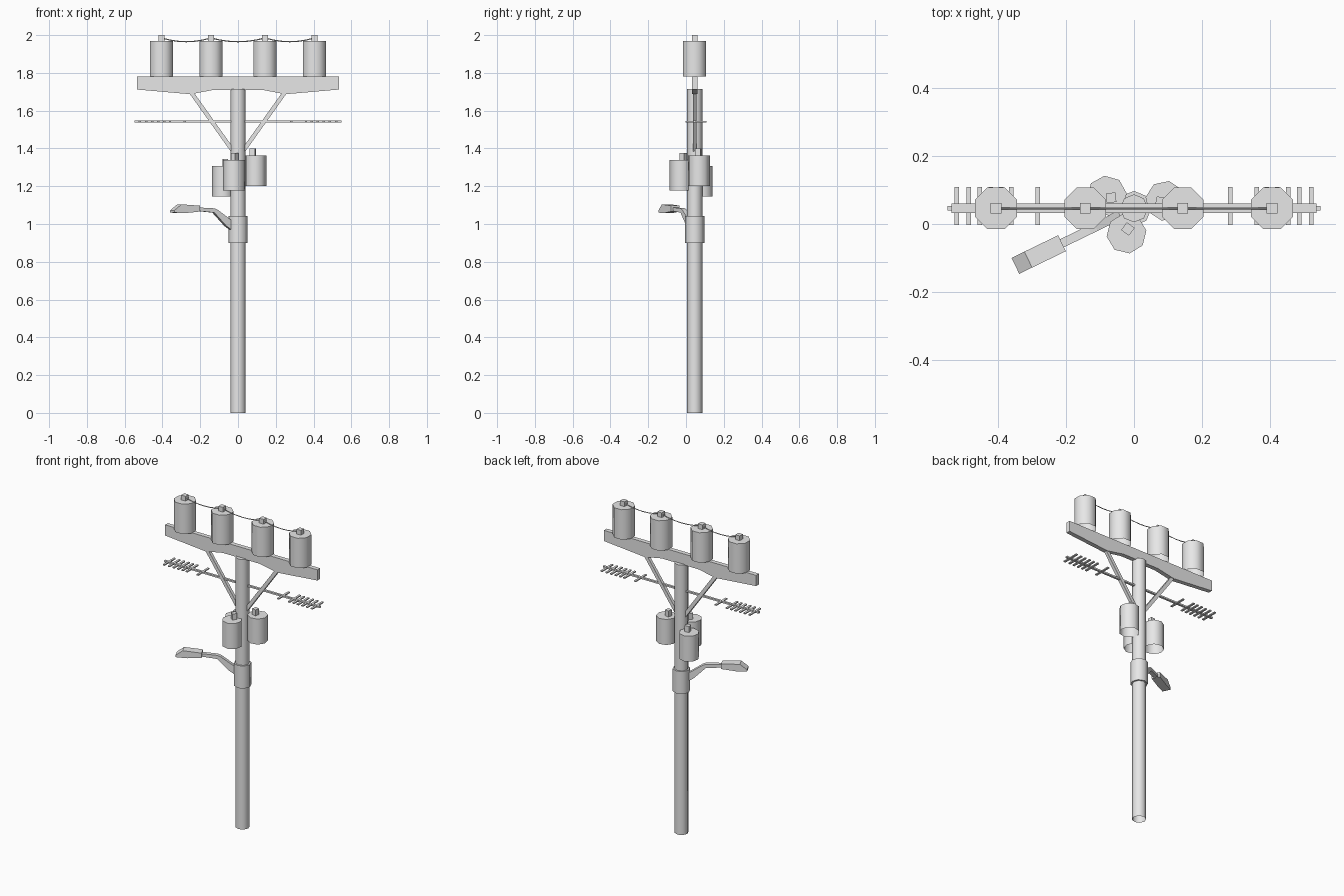
import bpy, bmesh, math
from mathutils import Vector, Matrix

if "Cube" in bpy.data.objects:
    bpy.data.objects.remove(bpy.data.objects["Cube"], do_unlink=True)

grey = bpy.data.materials.new("plain_grey")
grey.use_nodes = True
grey.diffuse_color = (0.8, 0.8, 0.8, 1)
grey.node_tree.nodes["Principled BSDF"].inputs["Base Color"].default_value = (0.8, 0.8, 0.8, 1)

Y = 0.046  # depth of the pole axis


def finish(name, bm, smooth=False):
    bmesh.ops.recalc_face_normals(bm, faces=bm.faces)
    mesh = bpy.data.meshes.new(name)
    bm.to_mesh(mesh)
    bm.free()
    mesh.materials.append(grey)
    obj = bpy.data.objects.new(name, mesh)
    bpy.context.collection.objects.link(obj)
    if smooth:
        bpy.ops.object.select_all(action='DESELECT')
        obj.select_set(True)
        bpy.context.view_layer.objects.active = obj
        bpy.ops.object.shade_smooth_by_angle(angle=math.radians(50))
    return obj


def prism(name, x, y, z0, z1, r, sides=8, turn=0.0, open_bottom=False):
    """Upright prism, optionally without its underside."""
    bm = bmesh.new()
    place = Matrix.Translation((x, y, (z0 + z1) / 2)) @ Matrix.Rotation(turn, 4, 'Z')
    bmesh.ops.create_cone(bm, cap_ends=True, segments=sides, radius1=r, radius2=r,
                          depth=z1 - z0, matrix=place)
    if open_bottom:
        low = [f for f in bm.faces if f.calc_center_median().z < z0 + 0.001]
        bmesh.ops.delete(bm, geom=low, context='FACES_ONLY')
    return finish(name, bm, smooth=sides > 4)


def beam(name, a, b, width, height):
    """Rectangular bar between two points."""
    a, b = Vector(a), Vector(b)
    d = b - a
    bm = bmesh.new()
    m = (Matrix.Translation((a + b) / 2) @ d.to_track_quat('X', 'Z').to_matrix().to_4x4()
         @ Matrix.Diagonal((d.length, width, height, 1)))
    bmesh.ops.create_cube(bm, size=1, matrix=m)
    return finish(name, bm)


def slab(name, profile, width, origin=(0, Y, 0), turn=0.0):
    """Side profile (distance, z) given a thickness, then turned about z."""
    bm = bmesh.new()
    m = Matrix.Translation(origin) @ Matrix.Rotation(turn, 4, 'Z')
    face = bm.faces.new([bm.verts.new(m @ Vector((d, -width / 2, z))) for d, z in profile])
    ext = bmesh.ops.extrude_face_region(bm, geom=[face])
    side = m.to_3x3() @ Vector((0, width, 0))
    bmesh.ops.translate(bm, vec=side, verts=[v for v in ext["geom"] if isinstance(v, bmesh.types.BMVert)])
    return finish(name, bm)


# Pole and collar
prism("pole", 0, Y, 0, 1.715, 0.041, open_bottom=True)
prism("pole_collar", 0, Y, 0.9, 1.043, 0.051)

# Crossarm with a shaped underside
half = [(0.13, 1.71), (0.25, 1.687), (0.535, 1.712), (0.535, 1.78)]
slab("crossarm", half + [(-x, z) for x, z in reversed(half)], 0.028)

# Diagonal braces
for side, s in (("left", 1), ("right", -1)):
    beam(side + "_brace", (s * 0.25, Y, 1.70), (s * 0.015, Y, 1.37), 0.02, 0.022)

# Canisters along the crossarm
flat = math.pi / 8
posts = (-0.405, -0.143, 0.143, 0.405)
for i, x in enumerate(posts):
    prism(f"top_canister_{i + 1}", x, Y, 1.78, 1.97, 0.066, turn=flat, open_bottom=True)
    prism(f"top_terminal_{i + 1}", x, Y, 1.965, 2.0, 0.022, sides=4, turn=math.pi / 4)

# Thin sagging wires between the terminals
for i in range(3):
    wire = bpy.data.curves.new(f"wire_{i + 1}", 'CURVE')
    wire.dimensions = '3D'
    wire.bevel_depth = 0.003
    wire.bevel_resolution = 0
    line = wire.splines.new('POLY')
    line.points.add(6)
    for k, p in enumerate(line.points):
        t = k / 6
        x = posts[i] + (posts[i + 1] - posts[i]) * t
        p.co = (x, Y, 1.985 - 0.08 * t * (1 - t), 1)
    wire.materials.append(grey)
    bpy.context.collection.objects.link(bpy.data.objects.new(wire.name, wire))

# Three canisters grouped around the pole
group = (("front", -0.022, -0.028, 1.177, 0.15),
         ("left", 0.092, 0.068, 1.2, 0.6),
         ("back", -0.08, 0.083, 1.145, 0.9))
for name, x, y, z, turn in group:
    prism(name + "_transformer", x, y, z, z + 0.162, 0.059, turn=turn, open_bottom=True)
    inward = (Vector((0, Y)) - Vector((x, y))).normalized() * 0.014
    prism(name + "_terminal", x + inward.x, y + inward.y, z + 0.155, z + 0.2, 0.02, sides=4, turn=turn)

# Antenna: a long rod with short bars near both ends
beam("antenna_rod", (-0.548, Y, 1.542), (0.548, Y, 1.542), 0.014, 0.01)
for side, s in (("left", 1), ("right", -1)):
    for i, x in enumerate((0.52, 0.485, 0.453, 0.421, 0.39, 0.36, 0.283)):
        beam(f"{side}_antenna_bar_{i + 1}", (s * x, -0.003, 1.542), (s * x, 0.108, 1.542), 0.013, 0.007)

# Street lamp: bent arm and wedge-shaped head
lamp_turn = math.pi + math.atan2(0.064, 0.132)
slab("lamp_arm", [(0.03, 0.96), (0.075, 0.99), (0.145, 1.06), (0.25, 1.07),
                  (0.25, 1.088), (0.145, 1.083), (0.125, 1.075), (0.03, 1.01)],
     0.026, turn=lamp_turn)
slab("lamp_head", [(0.235, 1.066), (0.32, 1.058), (0.387, 1.06), (0.387, 1.072),
                   (0.345, 1.104), (0.235, 1.097)], 0.052, turn=lamp_turn)
